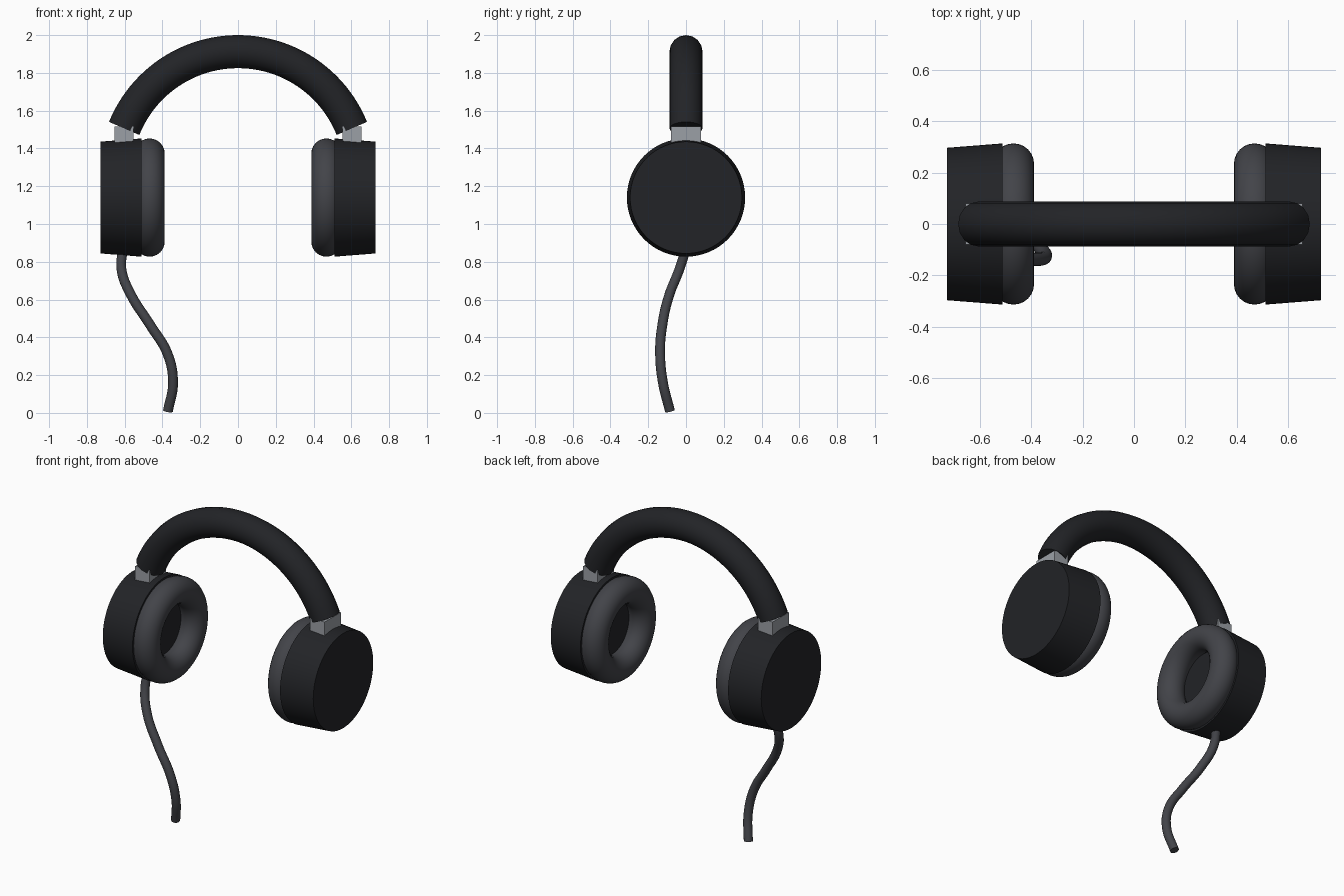
import bpy, math
from math import radians, cos, sin

if "Cube" in bpy.data.objects:
    bpy.data.objects.remove(bpy.data.objects["Cube"])


def material(name, r, g, b):
    m = bpy.data.materials.new(name)
    m.diffuse_color = (r, g, b, 1)
    m.use_nodes = True
    m.node_tree.nodes["Principled BSDF"].inputs["Base Color"].default_value = m.diffuse_color
    return m


BLACK = material("black_shell", 0.016, 0.017, 0.020)
SOFT = material("soft_grey", 0.055, 0.057, 0.066)
METAL = material("metal", 0.33, 0.35, 0.38)


def finish(name, mat, smooth=True):
    ob = bpy.context.object
    ob.name = ob.data.name = name
    ob.data.materials.clear()
    ob.data.materials.append(mat)
    if smooth:
        bpy.ops.object.shade_smooth_by_angle(angle=radians(35))
    return ob


def tube(name, points, radius, mat, kind):
    cu = bpy.data.curves.new(name, 'CURVE')
    cu.dimensions = '3D'
    cu.bevel_depth = radius
    cu.bevel_resolution = 6
    cu.resolution_u = 8
    cu.use_fill_caps = True
    sp = cu.splines.new(kind)
    if kind == 'BEZIER':
        sp.bezier_points.add(len(points) - 1)
        for bp, p in zip(sp.bezier_points, points):
            bp.co = p
            bp.handle_left_type = bp.handle_right_type = 'AUTO'
    else:
        sp.points.add(len(points) - 1)
        for pt, p in zip(sp.points, points):
            pt.co = (*p, 1)
    ob = bpy.data.objects.new(name, cu)
    bpy.context.collection.objects.link(ob)
    bpy.ops.object.select_all(action='DESELECT')
    ob.select_set(True)
    bpy.context.view_layer.objects.active = ob
    bpy.ops.object.convert(target='MESH')
    return finish(name, mat)


# Headband: circular arc swept with a round section
N, START = 48, 22
arc = [radians(START + (180 - 2 * START) * i / N) for i in range(N + 1)]
tube("headband", [(0.65 * cos(a), 0, 1.2625 + 0.65 * sin(a)) for a in arc],
     0.0875, BLACK, 'POLY')

CUP_Z = 1.14
for side, s in (("left", -1), ("right", 1)):
    # Ear cup: tapered drum, narrower on the outside
    bpy.ops.mesh.primitive_cone_add(vertices=64, radius1=0.313, radius2=0.296, depth=0.217,
                                    location=(s * 0.6185, 0, CUP_Z),
                                    rotation=(0, s * radians(90), 0))
    finish(side + "_ear_cup", BLACK)

    # Ear cushion: ring on the inside face
    bpy.ops.mesh.primitive_torus_add(major_radius=0.233, minor_radius=0.08,
                                     major_segments=64, minor_segments=24,
                                     location=(s * 0.468, 0, CUP_Z),
                                     rotation=(0, radians(90), 0))
    finish(side + "_ear_cushion", SOFT)

    # Hinge block between cup and band
    bpy.ops.mesh.primitive_cube_add(size=1, location=(s * 0.604, 0, 1.457))
    bpy.context.object.scale = (0.1, 0.16, 0.12)
    bpy.ops.object.transform_apply(location=False, rotation=False, scale=True)
    finish(side + "_hinge", METAL, smooth=False)

# Cable hanging from the left cup
tube("cable", [(-0.61, 0, 0.87), (-0.617, -0.035, 0.76), (-0.567, -0.088, 0.626),
               (-0.466, -0.125, 0.467), (-0.372, -0.137, 0.31), (-0.344, -0.122, 0.16),
               (-0.371, -0.085, 0.01)], 0.026, SOFT, 'BEZIER')
